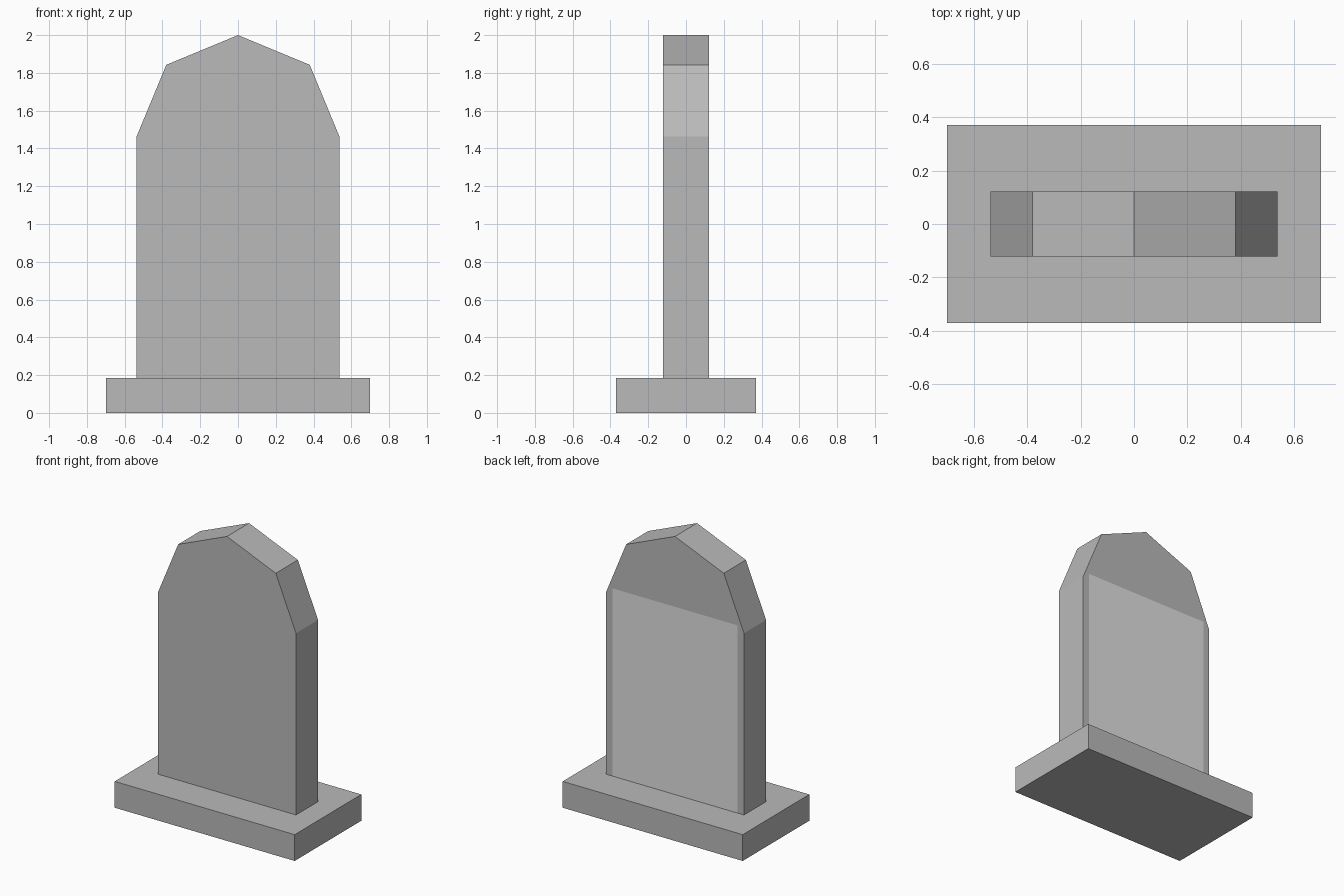
import bpy, bmesh, math
from mathutils import Vector

cube = bpy.data.objects.get("Cube")
if cube:
    bpy.data.objects.remove(cube, do_unlink=True)

BASE_TOP = 0.185
RADIUS = 0.537
HALF_DEPTH = 0.1225
PANEL_X, PANEL_TOP = 0.487, 1.505


def make_material(name, value):
    mat = bpy.data.materials.new(name)
    mat.use_nodes = True
    colour = (value, value, value, 1)
    mat.diffuse_color = colour
    mat.node_tree.nodes["Principled BSDF"].inputs["Base Color"].default_value = colour
    return mat


def add_object(name, bm, *materials):
    bmesh.ops.recalc_face_normals(bm, faces=bm.faces)
    mesh = bpy.data.meshes.new(name)
    bm.to_mesh(mesh)
    bm.free()
    for mat in materials:
        mesh.materials.append(mat)
    obj = bpy.data.objects.new(name, mesh)
    bpy.context.collection.objects.link(obj)
    return obj


stone = make_material("grey stone", 0.49)
pale = make_material("pale stone", 0.74)

# Plinth: a plain flat block
bm = bmesh.new()
bmesh.ops.create_cube(bm, size=1)
bmesh.ops.scale(bm, vec=(1.4, 0.74, BASE_TOP), verts=bm.verts)
bmesh.ops.translate(bm, vec=(0, 0, BASE_TOP / 2), verts=bm.verts)
add_object("plinth", bm, stone)

# Upright slab: straight sides under a four-sided half-round top
bm = bmesh.new()
spring = 2 - RADIUS
profile = [(-RADIUS, BASE_TOP), (RADIUS, BASE_TOP)]
for i in range(5):
    a = math.pi * i / 4
    profile.append((RADIUS * math.cos(a), spring + RADIUS * math.sin(a)))
front = bm.faces.new([bm.verts.new((x, -HALF_DEPTH, z)) for x, z in profile])
extruded = bmesh.ops.extrude_face_region(bm, geom=[front], use_keep_orig=True)
bmesh.ops.translate(bm, vec=(0, 2 * HALF_DEPTH, 0),
                    verts=[v for v in extruded["geom"] if isinstance(v, bmesh.types.BMVert)])


def cut_back(point, normal):
    """Cut only the central back face along a plane."""
    back = [f for f in bm.faces
            if all(v.co.y > 0 for v in f.verts)
            and abs(f.calc_center_median().x) < 0.3]
    geom = back + list({e for f in back for e in f.edges}) \
        + list({v for f in back for v in f.verts})
    bmesh.ops.bisect_plane(bm, geom=geom, plane_co=Vector(point), plane_no=Vector(normal))


# Flush pale panel cut into the back of the slab
for side in (-1, 1):
    cut_back((side * PANEL_X, 0, 0), (1, 0, 0))
cut_back((0, 0, PANEL_TOP), (0, 0, 1))
for f in bm.faces:
    if all(v.co.y > 0 and abs(v.co.x) < PANEL_X + 0.001
           and v.co.z < PANEL_TOP + 0.001 for v in f.verts):
        f.material_index = 1
add_object("upright_slab", bm, stone, pale)
